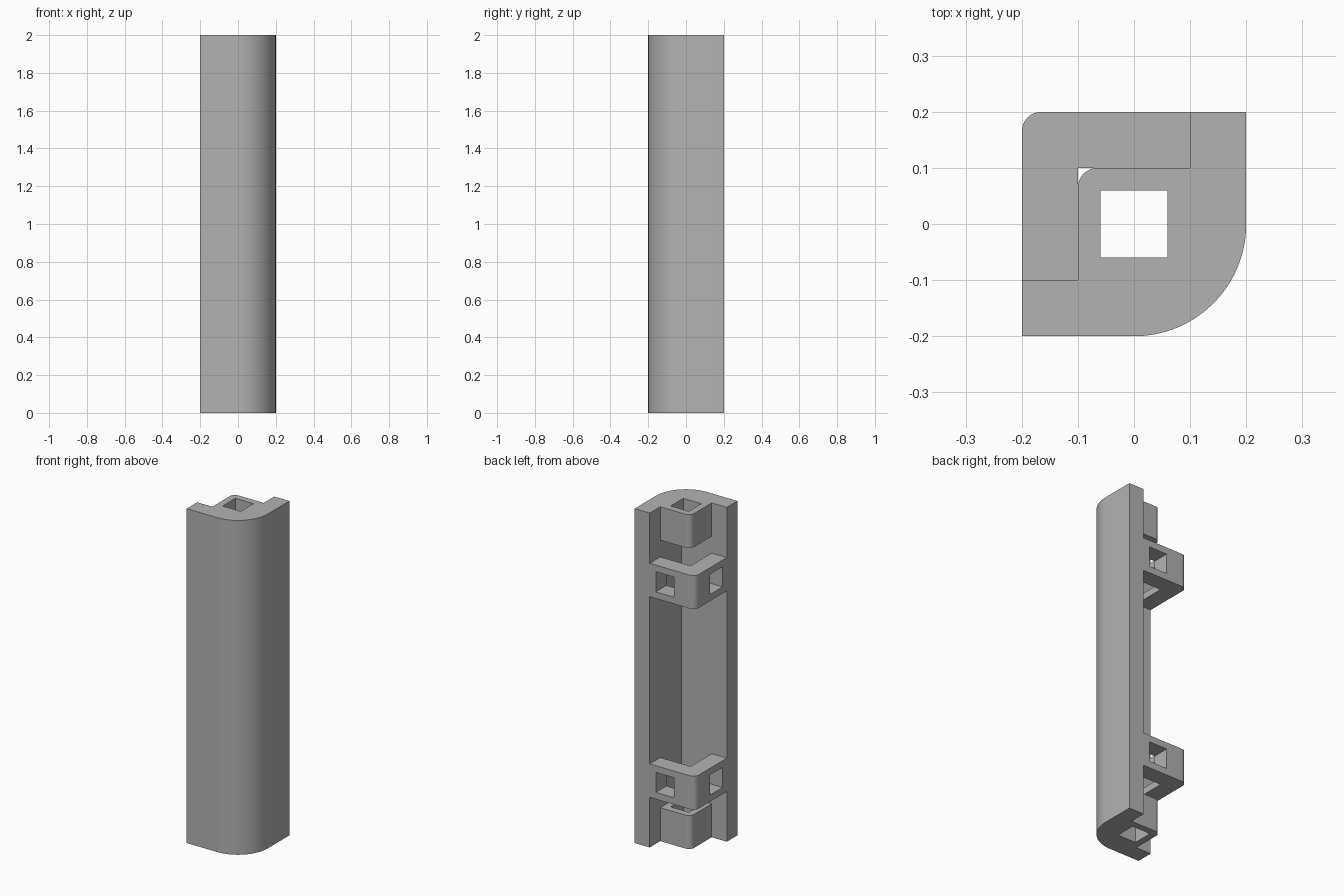
import bpy
import bmesh
import math

default = bpy.data.objects.get("Cube")
if default:
    bpy.data.objects.remove(default, do_unlink=True)

HEIGHT = 2.0
HALF = 0.2      # half width of the whole section
INNER = 0.1     # inner faces of the walls
HOLE = 0.12     # side of every square hole

grey = bpy.data.materials.new("plain grey")
grey.use_nodes = True
grey.diffuse_color = (0.45, 0.45, 0.45, 1)
grey.node_tree.nodes["Principled BSDF"].inputs["Base Color"].default_value = (0.45, 0.45, 0.45, 1)


def arc(cx, cy, radius, start, steps):
    """Quarter circle, counter-clockwise from the start angle in degrees."""
    angles = [math.radians(start + 90 * i / steps) for i in range(steps + 1)]
    return [(cx + radius * math.cos(a), cy + radius * math.sin(a)) for a in angles]


def prism(name, outline, bottom, top):
    """Extrude a counter-clockwise outline upwards into a solid."""
    bm = bmesh.new()
    face = bm.faces.new([bm.verts.new((x, y, bottom)) for x, y in outline])
    result = bmesh.ops.extrude_face_region(bm, geom=[face])
    moved = [v for v in result["geom"] if isinstance(v, bmesh.types.BMVert)]
    bmesh.ops.translate(bm, verts=moved, vec=(0, 0, top - bottom))
    bmesh.ops.recalc_face_normals(bm, faces=bm.faces)
    mesh = bpy.data.meshes.new(name)
    bm.to_mesh(mesh)
    bm.free()
    mesh.materials.append(grey)
    obj = bpy.data.objects.new(name, mesh)
    bpy.context.collection.objects.link(obj)
    return obj


def box(name, x0, x1, y0, y1, z0, z1):
    return prism(name, [(x0, y0), (x1, y0), (x1, y1), (x0, y1)], z0, z1)


def combine(target, tool, operation):
    """Apply a boolean and remove the tool object."""
    tool.hide_render = True
    bpy.context.view_layer.objects.active = target
    mod = target.modifiers.new(operation.title(), "BOOLEAN")
    mod.operation = operation
    mod.solver = "EXACT"
    mod.object = tool
    bpy.ops.object.modifier_apply(modifier=mod.name)
    bpy.data.objects.remove(tool, do_unlink=True)


# Corner shell: two walls joined by a large rounded outer corner
shell_outline = [(-HALF, -HALF)] + arc(0, 0, HALF, 270, 32) + [
    (HALF, HALF), (INNER, HALF), (INNER, -INNER), (-HALF, -INNER)]
body = prism("corner_profile", shell_outline, 0, HEIGHT)

# End bosses: square blocks with one rounded corner
fillet = 0.035
boss_outline = [(-INNER, -INNER), (INNER, -INNER), (INNER, INNER)] + arc(
    -INNER + fillet, INNER - fillet, fillet, 90, 10)
for bottom in (0, HEIGHT - 0.2):
    combine(body, prism("end_boss", boss_outline, bottom, bottom + 0.2), "UNION")

# Brackets: L-shaped straps closing the open corner, pierced on both arms
bracket_outline = [(INNER, INNER), (INNER, HALF)] + arc(
    -HALF + fillet, HALF - fillet, fillet, 90, 10) + [
    (-HALF, -INNER), (-INNER, -INNER), (-INNER, INNER)]
h = HOLE / 2
for middle in (0.4, 1.6):
    combine(body, prism("bracket", bracket_outline, middle - 0.1, middle + 0.1), "UNION")
    combine(body, box("side_hole", -0.3, -0.05, -h, h, middle - h, middle + h), "DIFFERENCE")
    combine(body, box("back_hole", -h, h, 0.05, 0.3, middle - h, middle + h), "DIFFERENCE")

# Square bore through both bosses
combine(body, box("bore", -h, h, -h, h, -0.1, HEIGHT + 0.1), "DIFFERENCE")

bpy.ops.object.select_all(action="DESELECT")
body.select_set(True)
bpy.context.view_layer.objects.active = body
bpy.ops.object.shade_smooth_by_angle(angle=math.radians(30))
